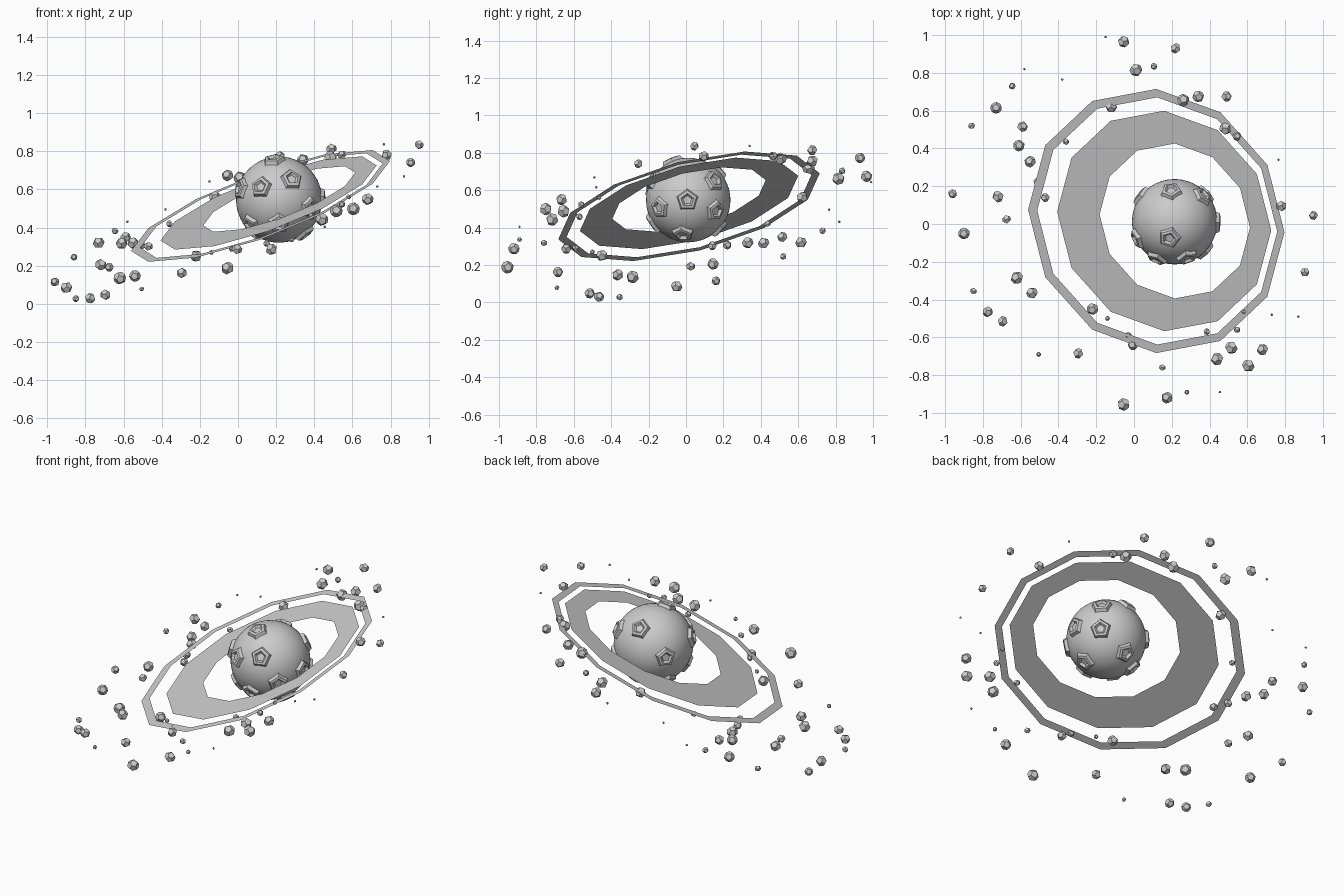
import bpy, bmesh, math, random
from mathutils import Vector, Matrix, Euler

if "Cube" in bpy.data.objects:
    bpy.data.objects.remove(bpy.data.objects["Cube"])

random.seed(4)
SLOPE_X, SLOPE_Y = 0.37, 0.253           # tilt of the ring plane
CORE = Vector((0.215, 0.012, 0.547))     # planet centre


def plane_z(x, y):
    return 0.515 + SLOPE_X * (x - 0.12) + SLOPE_Y * (y - 0.018)


def finish(bm, name):
    mesh = bpy.data.meshes.new(name)
    bm.to_mesh(mesh)
    bm.free()
    ob = bpy.data.objects.new(name, mesh)
    bpy.context.collection.objects.link(ob)
    return ob


# planet body
bm = bmesh.new()
bmesh.ops.create_icosphere(bm, subdivisions=4, radius=0.226,
                           matrix=Matrix.Translation(CORE))
for f in bm.faces:
    f.smooth = True
finish(bm, "planet")

# five-sided craters: raised rim with a sunken floor
crater_dirs = [(-.42, -.86, .29), (.29, -.83, .47), (-.08, .72, .69),
               (-.12, -.38, .92), (.65, .6, .45), (-.78, .6, .05),
               (1, -.02, 0), (.72, .64, -.25), (.71, -.68, -.18),
               (.6, -.13, -.8), (-.02, .72, -.69), (-.88, -.4, .25),
               (.0, -.83, -.55), (-.65, -.5, -.57), (-.6, .3, -.74)]
profile = [(.066, .205), (.052, .238), (.036, .242), (.024, .229)]
bm = bmesh.new()
for d in crater_dirs:
    rot = Vector(d).to_track_quat('Z', 'Y')
    rings = []
    for r, h in profile:
        rings.append([bm.verts.new(CORE + rot @ Vector((
            r * math.sin(i * math.tau / 5), r * math.cos(i * math.tau / 5), h)))
            for i in range(5)])
    for a, b in zip(rings, rings[1:]):
        for i in range(5):
            j = (i + 1) % 5
            bm.faces.new((a[j], a[i], b[i], b[j]))
    bm.faces.new(rings[-1][::-1])
finish(bm, "craters")

# flat twelve-sided rings lying in the tilted plane
normal = Vector((-SLOPE_X, -SLOPE_Y, 1)).normalized()
e2 = Vector((0, 1, SLOPE_Y)).normalized()
e1 = e2.cross(normal)


def ring(name, outer_x, outer_r, inner_x, inner_r):
    bm = bmesh.new()
    loops = []
    for cx, r in ((outer_x, outer_r), (inner_x, inner_r)):
        c = Vector((cx, 0.016, plane_z(cx, 0.016)))
        loops.append([bm.verts.new(c + e1 * r * math.cos(i * math.tau / 12)
                                   + e2 * r * math.sin(i * math.tau / 12))
                      for i in range(12)])
    a, b = loops
    for i in range(12):
        j = (i + 1) % 12
        bm.faces.new((a[i], a[j], b[j], b[i]))
    finish(bm, name)


ring("wide_ring", 0.16, 0.602, 0.216, 0.423)
ring("thin_ring", 0.118, 0.721, 0.123, 0.675)

# asteroids: dodecahedral rocks grouped by radius
rocks = {
    .034: [(.01, .815), (-.62, -.285), (-.055, -.955), (.44, -.715),
           (.515, -.655), (.605, -.75), (.26, .655), (.485, .505)],
    .031: [(-.055, .965), (-.73, .615), (-.61, .415), (-.55, .33),
           (-.72, .145), (-.9, -.05), (-.54, -.365), (-.22, -.45),
           (.175, -.92), (.68, -.665), (-.12, .62), (.34, .675)],
    .028: [(.22, .93), (-.775, -.465), (-.695, -.515), (-.295, -.685),
           (-.005, -.64), (.49, .675), (.78, .095), (-.59, .515)],
    .024: [(-.675, .025), (-.96, .16), (-.47, .14), (-.51, .22),
           (.905, -.255), (.95, .045), (.545, .465)],
    .018: [(-.86, .52), (-.645, .73), (-.36, .435), (.105, .835),
           (.545, -.56), (.385, -.57), (.15, -.76), (-.03, -.59),
           (-.85, -.355)],
    .013: [(-.505, -.69), (-.14, -.5), (.28, -.89), (.58, -.465)],
    .007: [(-.15, .99), (-.58, .82), (-.38, .765), (.765, .34),
           (.73, -.48), (.87, -.49), (.455, -.89)],
}
p = (1 + 5 ** .5) / 2
S = (-1, 1)
dode = [Vector((x, y, z)) for x in S for y in S for z in S]
for u in S:
    for v in S:
        dode += [Vector((0, u / p, v * p)), Vector((u / p, v * p, 0)),
                 Vector((u * p, 0, v / p))]

bm = bmesh.new()
for radius, spots in rocks.items():
    for x, y in spots:
        rot = Euler([random.uniform(0, math.tau) for _ in range(3)]).to_matrix()
        c = Vector((x, y, plane_z(x, y) - .015 + .022 * x))
        vs = [bm.verts.new(c + rot @ v * (radius / 3 ** .5)) for v in dode]
        bmesh.ops.convex_hull(bm, input=vs)
bmesh.ops.dissolve_limit(bm, angle_limit=math.radians(5),
                         verts=bm.verts, edges=bm.edges)
finish(bm, "asteroid_belt")
